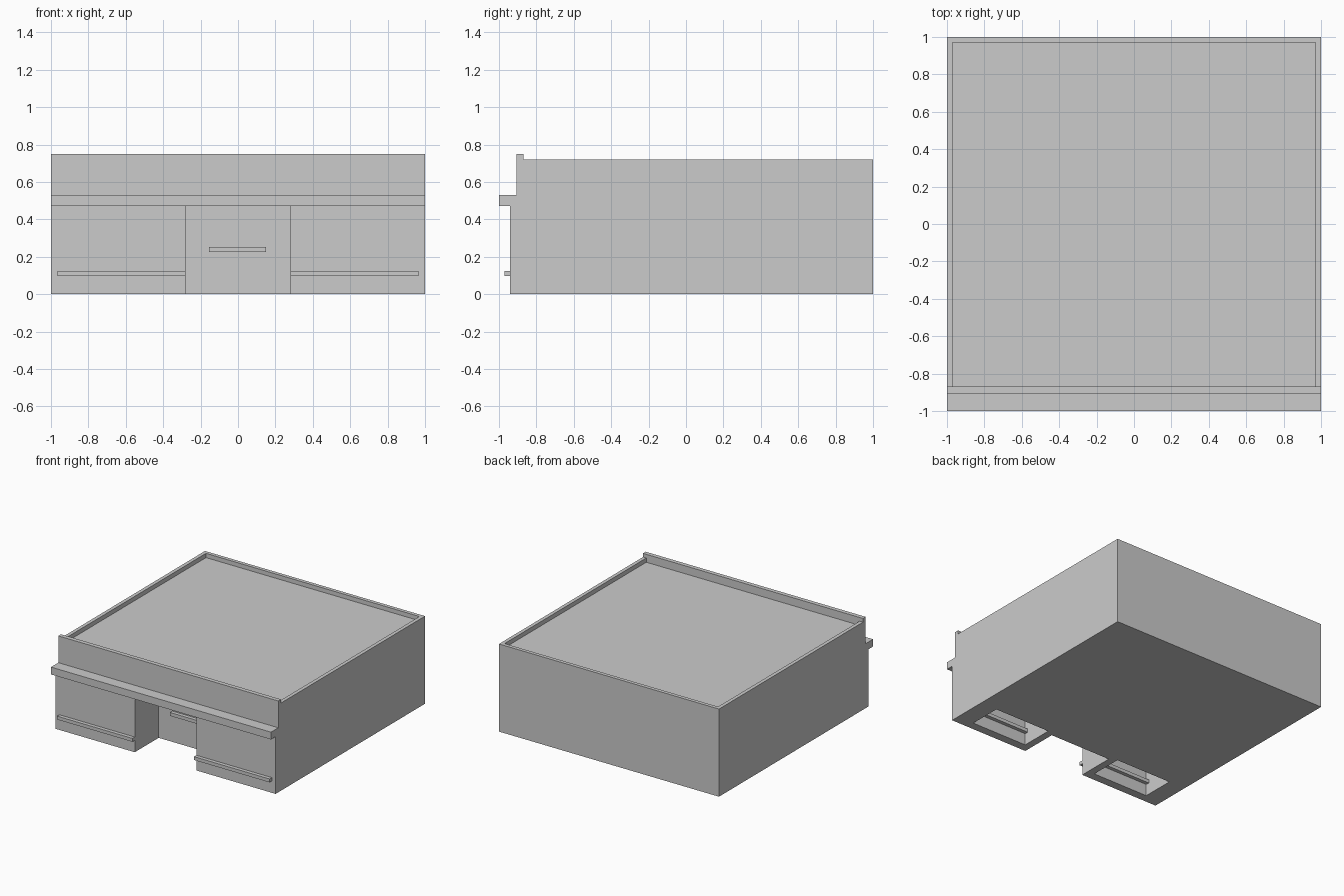
import bpy, bmesh

if "Cube" in bpy.data.objects:
    bpy.data.objects.remove(bpy.data.objects["Cube"])


def make_object(name, bm):
    bmesh.ops.recalc_face_normals(bm, faces=bm.faces[:])
    mesh = bpy.data.meshes.new(name)
    bm.to_mesh(mesh)
    bm.free()
    ob = bpy.data.objects.new(name, mesh)
    bpy.context.collection.objects.link(ob)
    return ob


def box(name, x, y, z):
    bm = bmesh.new()
    bmesh.ops.create_cube(bm, size=1)
    for v in bm.verts:
        for i, (lo, hi) in enumerate((x, y, z)):
            v.co[i] = hi if v.co[i] > 0 else lo
    return make_object(name, bm)


def extrude_x(name, profile, x0, x1):
    bm = bmesh.new()
    face = bm.faces.new([bm.verts.new((x0, y, z)) for y, z in profile])
    ext = bmesh.ops.extrude_face_region(bm, geom=[face])
    for v in ext["geom"]:
        if isinstance(v, bmesh.types.BMVert):
            v.co.x = x1
    return make_object(name, bm)


def cut(target, cutter):
    cutter.hide_render = True
    mod = target.modifiers.new("cut", "BOOLEAN")
    mod.operation = "DIFFERENCE"
    mod.solver = "EXACT"
    mod.object = cutter
    bpy.context.view_layer.objects.active = target
    bpy.ops.object.modifier_apply(modifier=mod.name)
    bpy.data.objects.remove(cutter, do_unlink=True)


# Building shell: side profile with front ledge and raised front parapet
shell = extrude_x("building_shell", [
    (-0.94, 0), (1, 0), (1, 0.72), (-0.87, 0.72), (-0.87, 0.75),
    (-0.905, 0.75), (-0.905, 0.53), (-1, 0.53), (-1, 0.47), (-0.94, 0.47)], -1, 1)

# Sunken roof behind a thin rim
cut(shell, box("roof_cutter", (-0.97, 0.97), (-0.87, 0.97), (0.685, 0.9)))

# Entrance recess between the two front wings
cut(shell, box("recess_cutter", (-0.28, 0.28), (-1.2, -0.63), (-0.1, 0.47)))

# Hollow inside each wing, open underneath, and a sill through its front wall
for side, label in ((-1, "left"), (1, "right")):
    cut(shell, box("hollow_cutter", sorted((side * 0.34, side * 0.85)),
                   (-0.87, -0.60), (-0.1, 0.44)))
    box(label + "_wing_sill", sorted((side * 0.28, side * 0.965)),
        (-0.97, -0.94), (0.097, 0.125))
    box(label + "_inner_sill", sorted((side * 0.34, side * 0.85)),
        (-0.87, -0.84), (0.097, 0.125))

# Small sill on the recess wall
box("recess_sill", (-0.155, 0.15), (-0.66, -0.63), (0.225, 0.253))
